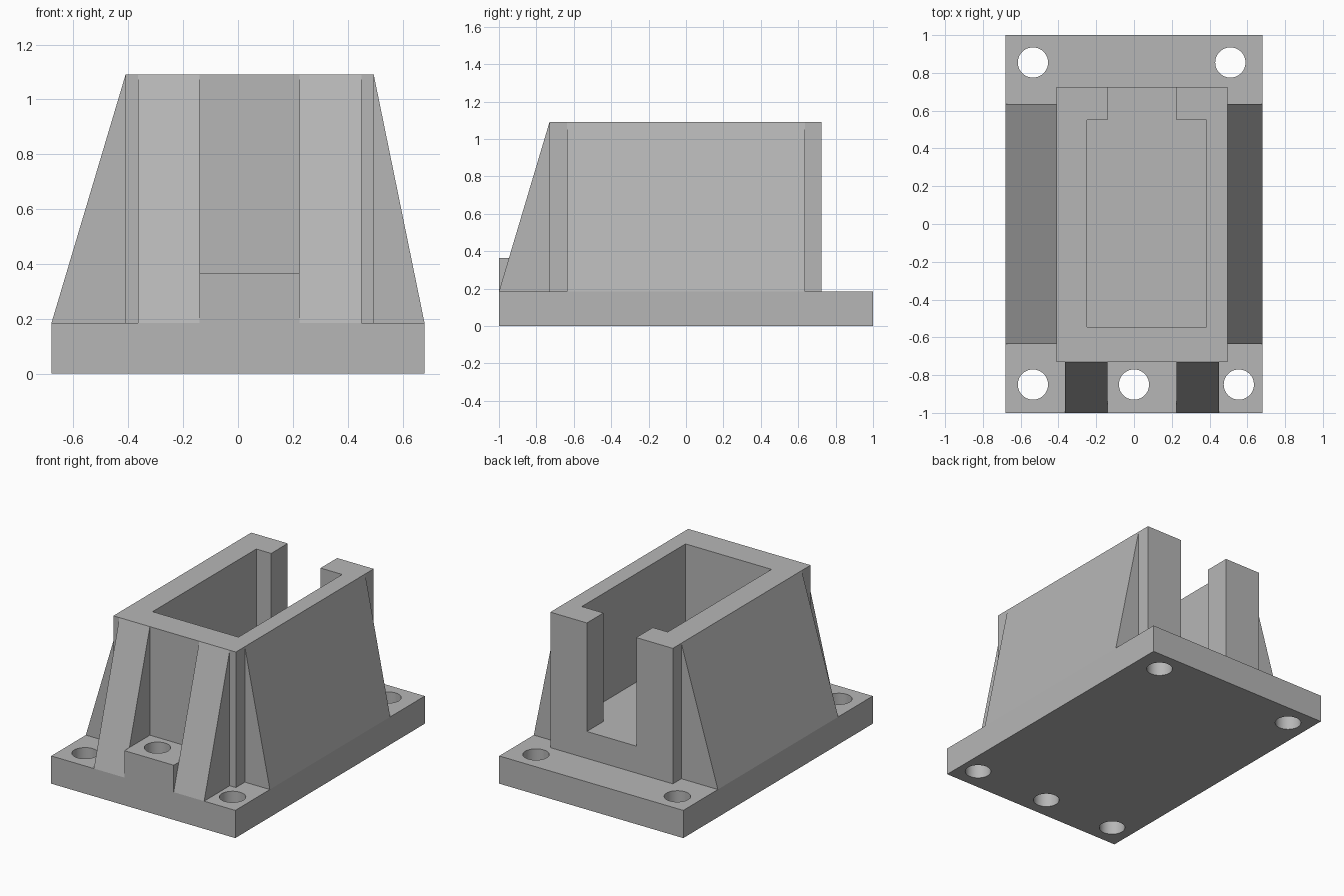
import bpy
import bmesh
import math
from mathutils import Vector

cube = bpy.data.objects.get("Cube")
if cube:
    bpy.data.objects.remove(cube, do_unlink=True)

# Single plain grey
grey = bpy.data.materials.new("plain_grey")
grey.use_nodes = True
colour = (0.47, 0.47, 0.47, 1)
grey.diffuse_color = colour
grey.node_tree.nodes["Principled BSDF"].inputs["Base Color"].default_value = colour


def prism(name, points, offset):
    """Extrude a planar outline of 3D points by an offset vector."""
    bm = bmesh.new()
    face = bm.faces.new([bm.verts.new(p) for p in points])
    moved = bmesh.ops.extrude_face_region(bm, geom=[face])["geom"]
    bmesh.ops.translate(bm, vec=Vector(offset),
                        verts=[v for v in moved if isinstance(v, bmesh.types.BMVert)])
    # The extrusion may or may not keep the start cap, so close any open end
    bmesh.ops.holes_fill(bm, edges=[e for e in bm.edges if e.is_boundary])
    bmesh.ops.recalc_face_normals(bm, faces=bm.faces)
    mesh = bpy.data.meshes.new(name)
    bm.to_mesh(mesh)
    bm.free()
    mesh.materials.append(grey)
    obj = bpy.data.objects.new(name, mesh)
    bpy.context.collection.objects.link(obj)
    return obj


def box(name, x0, x1, y0, y1, z0, z1):
    return prism(name, [(x0, y0, z0), (x1, y0, z0), (x1, y1, z0), (x0, y1, z0)],
                 (0, 0, z1 - z0))


def combine(obj, tool, operation):
    """Apply a boolean and discard the tool object."""
    tool.hide_render = True
    mod = obj.modifiers.new("boolean", 'BOOLEAN')
    mod.operation = operation
    mod.solver = 'EXACT'
    mod.object = tool
    bpy.ops.object.select_all(action='DESELECT')
    bpy.context.view_layer.objects.active = obj
    obj.select_set(True)
    bpy.ops.object.modifier_apply(modifier=mod.name)
    bpy.data.objects.remove(tool, do_unlink=True)


# Main dimensions
half_width, plate_top, floor, top = 0.68, 0.185, 0.365, 1.09
left, right, front, back = -0.41, 0.495, -0.73, 0.725
slot_left, slot_right = -0.14, 0.225

# Base plate with raised front pad
plate = box("base_plate", -half_width, half_width, -1, 1, 0, plate_top)
pad = box("pad", slot_left, slot_right, -1, front, 0.1, floor)
combine(plate, pad, 'UNION')

# Screw holes
radius = 0.08
for x, y in [(-0.535, 0.855), (0.51, 0.855), (-0.535, -0.85), (0, -0.85), (0.555, -0.85)]:
    ring = [(x + radius * math.cos(math.tau * i / 48),
             y + radius * math.sin(math.tau * i / 48), -0.1) for i in range(48)]
    combine(plate, prism("hole_cutter", ring, (0, 0, 1)), 'DIFFERENCE')

# Tower with a pocket that opens through a slot at the back
tower = box("tower", left, right, front, back, plate_top, top)
pocket_left, pocket_right, pocket_front, pocket_back = -0.25, 0.385, -0.545, 0.55
outline = [(pocket_left, pocket_front), (pocket_right, pocket_front),
           (pocket_right, pocket_back), (slot_right, pocket_back),
           (slot_right, 0.9), (slot_left, 0.9),
           (slot_left, pocket_back), (pocket_left, pocket_back)]
combine(tower, prism("pocket_cutter", [(x, y, floor) for x, y in outline], (0, 0, 1)),
        'DIFFERENCE')

# Sloped side buttresses
for name, wall, edge in [("right_buttress", left, -half_width),
                         ("left_buttress", right, half_width)]:
    prism(name, [(wall, -0.635, plate_top), (edge, -0.635, plate_top),
                 (wall, -0.635, top)], (0, 1.27, 0))

# Sloped front ribs on either side of the pad
for name, x in [("front_right_rib", -0.365), ("front_left_rib", slot_right)]:
    prism(name, [(x, front, plate_top), (x, -1, plate_top), (x, front, top)],
          (0.225, 0, 0))

# Smooth hole walls, crisp edges elsewhere
bpy.ops.object.select_all(action='DESELECT')
plate.select_set(True)
bpy.context.view_layer.objects.active = plate
bpy.ops.object.shade_smooth_by_angle(angle=math.radians(30))
